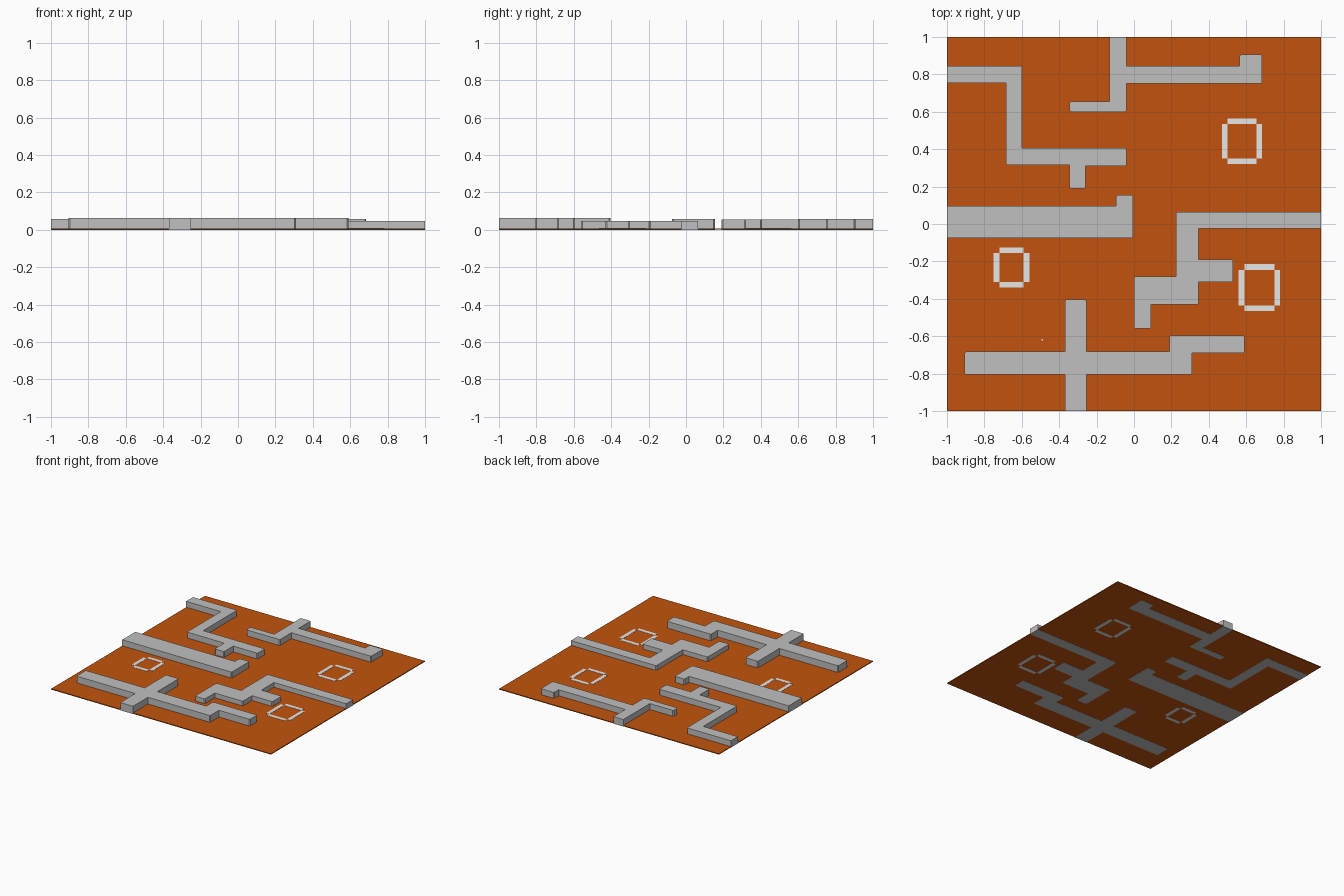
import bpy
import bmesh

cube = bpy.data.objects.get("Cube")
if cube:
    bpy.data.objects.remove(cube, do_unlink=True)


def material(name, rgb):
    m = bpy.data.materials.new(name)
    m.use_nodes = True
    m.diffuse_color = (*rgb, 1)
    m.node_tree.nodes["Principled BSDF"].inputs["Base Color"].default_value = (*rgb, 1)
    return m


ORANGE = material("burnt orange", (0.54, 0.086, 0.004))
GREY = material("light grey", (0.53, 0.53, 0.53))
WHITE = material("white", (1.0, 1.0, 1.0))


def add_outline(bm, points, z0, z1):
    """Extrude a flat outline from z0 up to z1."""
    face = bm.faces.new([bm.verts.new((x, y, z0)) for x, y in points])
    ext = bmesh.ops.extrude_face_region(bm, geom=[face], use_keep_orig=True)
    for v in ext["geom"]:
        if isinstance(v, bmesh.types.BMVert):
            v.co.z = z1
    bmesh.ops.recalc_face_normals(bm, faces=bm.faces)


def finish(bm, name, mat):
    mesh = bpy.data.meshes.new(name)
    bm.to_mesh(mesh)
    bm.free()
    mesh.materials.append(mat)
    obj = bpy.data.objects.new(name, mesh)
    bpy.context.collection.objects.link(obj)
    return obj


def rect(x0, x1, y0, y1):
    return [(x0, y0), (x1, y0), (x1, y1), (x0, y1)]


def wall(name, points, height):
    """Wall with slightly eased outer corners, square at the board's rim."""
    bm = bmesh.new()
    add_outline(bm, points, 0, height)
    corners = []
    for e in bm.edges:
        a, b = e.verts
        upright = abs(a.co.z - b.co.z) > 0.01
        at_rim = max(abs(a.co.x), abs(a.co.y)) > 0.99
        if upright and not at_rim and e.is_convex:
            corners.append(e)
    bmesh.ops.bevel(bm, geom=corners, offset=0.007, segments=1, affect='EDGES')
    return finish(bm, name, GREY)


def frame(name, x0, x1, y0, y1, t=0.03):
    """Four thin bars around a rectangle, with open corners."""
    bm = bmesh.new()
    for bar in (rect(x0 + t, x1 - t, y1 - t, y1), rect(x0 + t, x1 - t, y0, y0 + t),
                rect(x0, x0 + t, y0 + t, y1 - t), rect(x1 - t, x1, y0 + t, y1 - t)):
        add_outline(bm, bar, 0, 0.0095)
    return finish(bm, name, WHITE)


# Board
bm = bmesh.new()
add_outline(bm, rect(-0.999, 0.999, -0.999, 0.999), 0.001, 0.008)
finish(bm, "board", ORANGE)

# Walls
wall("back_right_wall", [
    (-1, .755), (-.685, .755), (-.685, .315), (-.345, .315), (-.345, .19), (-.26, .19),
    (-.26, .31), (-.04, .31), (-.04, .405), (-.6, .405), (-.6, .845), (-1, .845)], 0.056)
wall("back_wall", [
    (-.13, 1), (-.13, .655), (-.345, .655), (-.345, .6), (-.04, .6), (-.04, .75),
    (.685, .75), (.685, .905), (.565, .905), (.565, .845), (-.04, .845), (-.04, 1)], 0.057)
wall("middle_right_wall", [
    (-1, -.075), (-.005, -.075), (-.005, .155), (-.095, .155), (-.095, .095), (-1, .095)], 0.057)
wall("middle_left_wall", [
    (1, .065), (.225, .065), (.225, -.28), (0, -.28), (0, -.56), (.09, -.56), (.09, -.43),
    (.345, -.43), (.345, -.31), (.53, -.31), (.53, -.19), (.345, -.19), (.345, -.025),
    (1, -.025)], 0.047)
wall("front_cross_wall", [
    (-.37, -1), (-.255, -1), (-.255, -.805), (.31, -.805), (.31, -.69), (.59, -.69),
    (.59, -.595), (.19, -.595), (.19, -.683), (-.255, -.683), (-.255, -.405), (-.37, -.405),
    (-.37, -.683), (-.905, -.683), (-.905, -.805), (-.37, -.805)], 0.063)

# White floor markings
frame("back_marking", .47, .685, .32, .565)
frame("right_marking", -.75, -.56, -.34, -.125)
frame("left_marking", .56, .78, -.465, -.215)
bm = bmesh.new()
add_outline(bm, rect(-.494, -.486, -.622, -.614), 0.002, 0.0095)
finish(bm, "marking_dot", WHITE)
